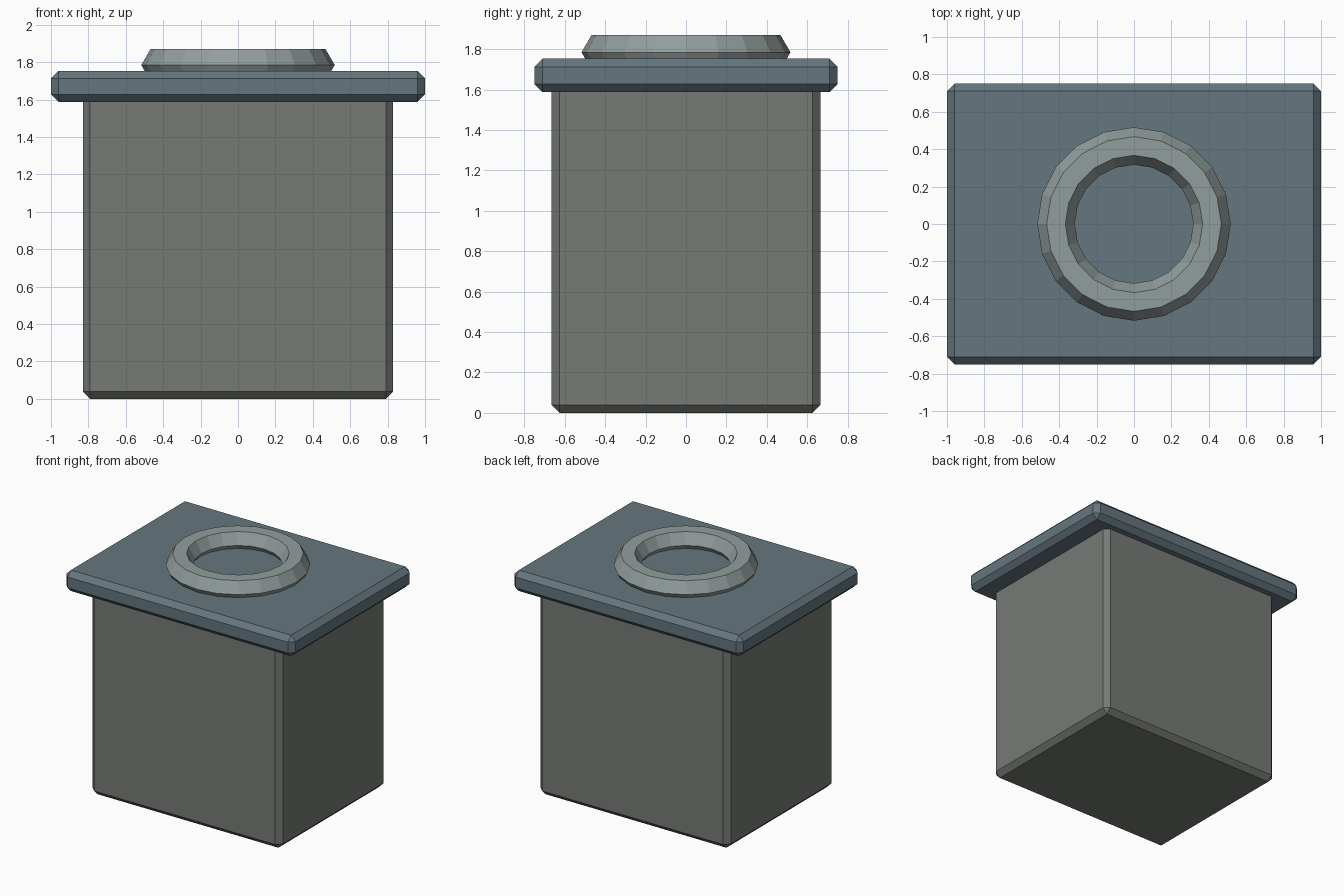
import bpy

if "Cube" in bpy.data.objects:
    bpy.data.objects.remove(bpy.data.objects["Cube"])


def paint(obj, name, rgb):
    mat = bpy.data.materials.new(name)
    mat.diffuse_color = (*rgb, 1.0)
    mat.use_nodes = True
    mat.node_tree.nodes["Principled BSDF"].inputs["Base Color"].default_value = mat.diffuse_color
    obj.data.materials.append(mat)


def chamfered_box(name, size, z_bottom, rgb, chamfer=0.04):
    bpy.ops.mesh.primitive_cube_add(size=1, location=(0, 0, z_bottom + size[2] / 2))
    obj = bpy.context.object
    obj.name = name
    obj.scale = size
    bpy.ops.object.transform_apply(location=False, rotation=False, scale=True)
    bevel = obj.modifiers.new("chamfer", 'BEVEL')
    bevel.width = chamfer
    bevel.segments = 1
    paint(obj, name + "_paint", rgb)
    return obj


# Main body, its top tucked inside the lid
chamfered_box("body", (1.66, 1.33, 1.66), 0.0, (0.18, 0.195, 0.175))

# Overhanging lid
chamfered_box("lid", (2.0, 1.5, 0.165), 1.588, (0.13, 0.18, 0.21))

# Faceted ring half sunk into the lid
bpy.ops.mesh.primitive_torus_add(
    major_radius=0.417, minor_radius=0.1,
    major_segments=20, minor_segments=6,
    location=(0, 0, 1.785))
ring = bpy.context.object
ring.name = "top_ring"
paint(ring, "ring_paint", (0.29, 0.34, 0.34))
bpy.ops.object.shade_flat()
